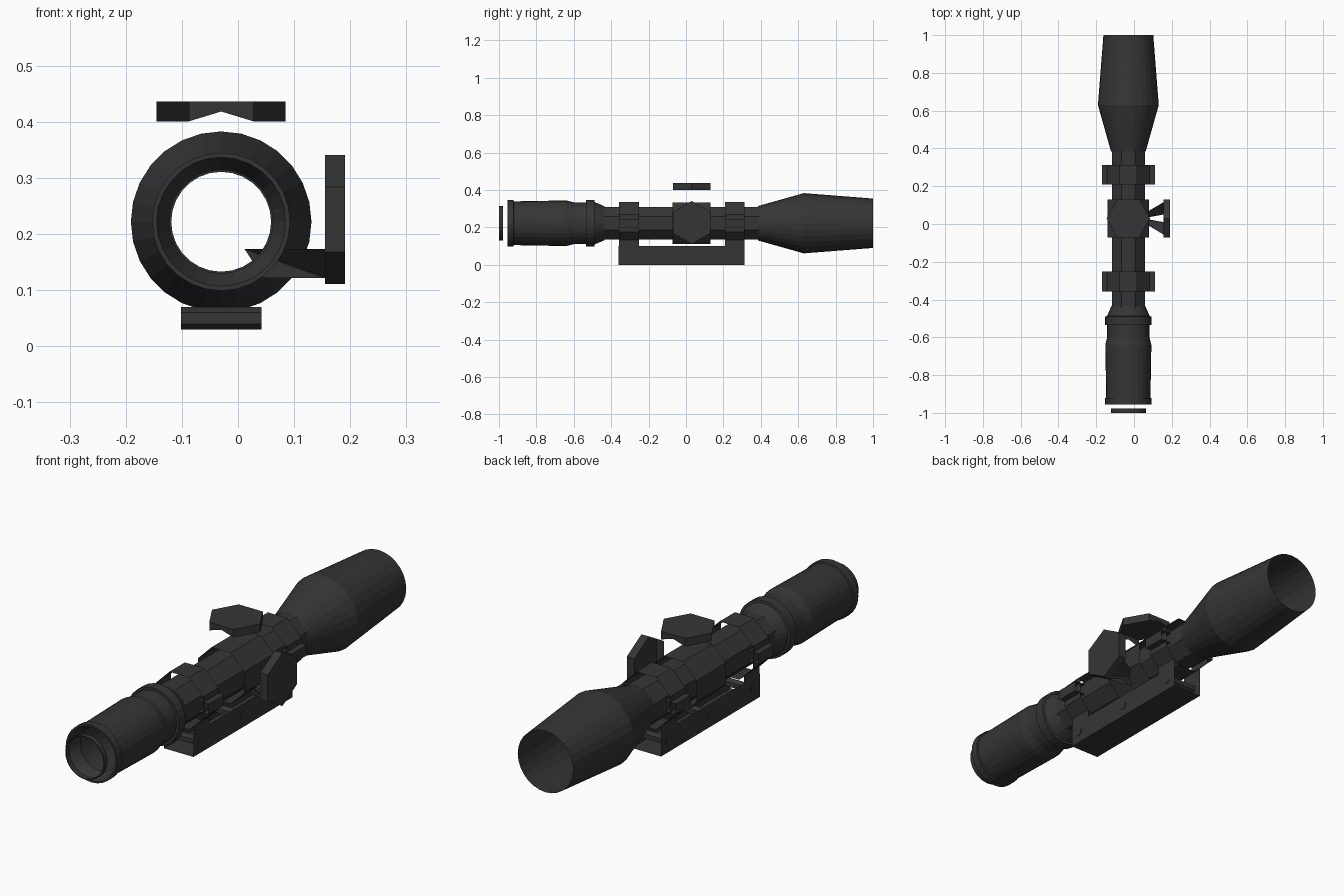
import bpy, bmesh, math

if "Cube" in bpy.data.objects:
    bpy.data.objects.remove(bpy.data.objects["Cube"])

CX, CZ = -0.03, 0.222   # optical axis

metal = bpy.data.materials.new("dark grey metal")
metal.diffuse_color = (0.036, 0.036, 0.036, 1)
metal.use_nodes = True
metal.node_tree.nodes["Principled BSDF"].inputs["Base Color"].default_value = metal.diffuse_color


def make(name, verts, faces, recalc=True):
    bm = bmesh.new()
    vs = [bm.verts.new(v) for v in verts]
    for f in faces:
        bm.faces.new([vs[i] for i in f])
    if recalc:
        bmesh.ops.recalc_face_normals(bm, faces=bm.faces)
    me = bpy.data.meshes.new(name)
    bm.to_mesh(me)
    bm.free()
    me.materials.append(metal)
    ob = bpy.data.objects.new(name, me)
    bpy.context.collection.objects.link(ob)
    return ob


def lathe(name, profile, n=28, turn=0.0):
    """Open surface of revolution around the optical axis; profile is (y, radius)."""
    verts, faces = [], []
    for y, r in profile:
        for i in range(n):
            a = 2 * math.pi * i / n + turn
            verts.append((CX + r * math.cos(a), y, CZ + r * math.sin(a)))
    for k in range(len(profile) - 1):
        for i in range(n):
            j = (i + 1) % n
            faces.append((k * n + i, (k + 1) * n + i, (k + 1) * n + j, k * n + j))
    return make(name, verts, faces)


def octagon_sleeve(name, y0, y1, apothem):
    r = apothem / math.cos(math.pi / 8)
    return lathe(name, [(y0, r), (y1, r)], 8, math.pi / 8)


def sheet(name, outline, y0, y1, closed=False):
    """Extrude an (x, z) outline along y without end caps."""
    n = len(outline)
    verts = [(x, y, z) for y in (y0, y1) for x, z in outline]
    m = n if closed else n - 1
    faces = [(i, (i + 1) % n, n + (i + 1) % n, n + i) for i in range(m)]
    return make(name, verts, faces)


# Main tube, objective bell and eyepiece
octagon_sleeve("main_tube", -0.45, 0.40, 0.0875)
lathe("objective_bell", [(0.385, 0.092), (0.63, 0.161), (1.0, 0.132)])
lathe("eyepiece", [(-0.90, 0.092), (-0.955, 0.115), (-0.955, 0.123), (-0.922, 0.123),
                   (-0.92, 0.117), (-0.64, 0.122), (-0.60, 0.112), (-0.535, 0.112),
                   (-0.535, 0.123), (-0.49, 0.123), (-0.488, 0.113), (-0.435, 0.09)])
lathe("eyepiece_end_ring", [(-0.978, 0.093), (-1.0, 0.093), (-1.0, 0.089), (-0.978, 0.089)])

# Turret housing
octagon_sleeve("turret_housing", -0.072, 0.13, 0.11)

# Mount rings with clamp ears and feet
for label, y0, y1 in (("rear", -0.357, -0.252), ("front", 0.208, 0.313)):
    octagon_sleeve(label + "_ring", y0, y1, 0.113)
    for side, s in (("left", -1), ("right", 1)):
        sheet(f"{label}_ring_{side}_ear",
              [(CX + s * 0.09, 0.245), (CX + s * 0.14, 0.245),
               (CX + s * 0.14, 0.2), (CX + s * 0.09, 0.2)], y0, y1)
        sheet(f"{label}_ring_{side}_foot",
              [(CX + s * 0.07, 0.1), (CX + s * 0.07, 0.134)], y0, y1)

# Open channel rail
sheet("mount_rail", [(CX - 0.07, 0.1), (CX - 0.07, 0.0), (CX + 0.07, 0.0), (CX + 0.07, 0.1)],
      -0.36, 0.313)

# Cross bolts through the rail
for k, y in enumerate((-0.315, -0.025, 0.265)):
    n = 6
    verts = [(CX + s * 0.072, y + 0.02 * math.sin(math.tau * i / n),
              0.05 + 0.02 * math.cos(math.tau * i / n)) for s in (-1, 1) for i in range(n)]
    faces = [(i, (i + 1) % n, n + (i + 1) % n, n + i) for i in range(n)]
    faces += [tuple(range(n)), tuple(range(n, 2 * n))]
    make(f"rail_bolt_{k + 1}", verts, faces)


def turret_cap(name, place, depth, notched):
    """Hollow hexagonal cap; place maps (along, y, height) to world space."""
    n = 6
    hexa = [(0.115 * math.cos(math.tau * i / n), 0.03 + 0.116 * math.sin(math.tau * i / n))
            for i in range(n)]
    verts = [place(a, y, h) for h in (depth, 0) for a, y in hexa]
    faces = [tuple(range(n))]
    for i in range(n):
        j = (i + 1) % n
        if notched and i == 3:
            continue                      # open panel
        if notched and i in (1, 4):       # panel with a V cut in its lower edge
            (a0, y0), (a1, y1) = hexa[i], hexa[j]
            verts.append(place((a0 + a1) / 2, (y0 + y1) / 2, depth / 2))
            faces.append((i, j, n + j, len(verts) - 1, n + i))
        else:
            faces.append((i, j, n + j, n + i))
    return make(name, verts, faces)


turret_cap("elevation_cap", lambda a, y, h: (CX + a, y, 0.401 + h), 0.035, True)
turret_cap("windage_cap", lambda a, y, h: (0.155 + h, y, 0.226 + a), 0.036, False)

# Tapered webs joining the side cap to the housing
for label, s in (("rear", -1), ("front", 1)):
    make(f"windage_{label}_web",
         [(0.155, 0.03 + s * 0.085, 0.173), (0.155, 0.03 + s * 0.02, 0.122),
          (0.012, 0.03, 0.173), (0.045, 0.03, 0.122)],
         [(0, 1, 2), (1, 3, 2)])
